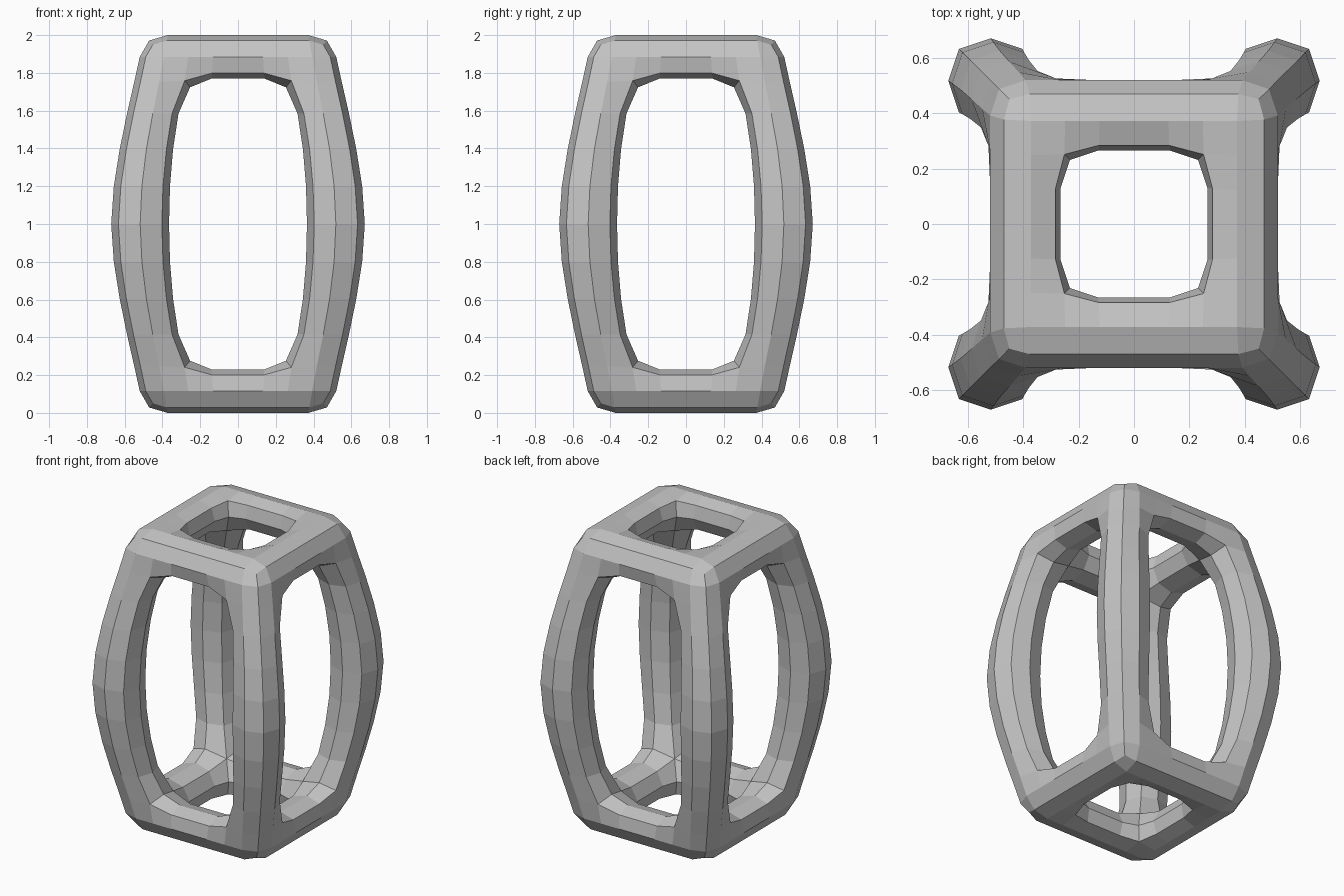
import bpy
import bmesh
from itertools import product

cube = bpy.data.objects.get("Cube")
if cube:
    bpy.data.objects.remove(cube, do_unlink=True)

# Barrel profile: height, outer half width, inner half width (lower half mirrored)
upper = [(1.0, 0.685, 0.37), (1.4, 0.63, 0.35), (1.77, 0.545, 0.28), (2.0, 0.495, 0.25)]
levels = [(2 - z, o, i) for z, o, i in reversed(upper[1:])] + upper
SIZE = (4, 4, len(levels) - 1)


def position(i, j, k):
    z, outer, inner = levels[k]
    across = (-outer, -inner, 0, inner, outer)
    return across[i], across[j], z


def solid(cell):
    """A cell belongs to the frame when it lies on at least two borders."""
    if any(c < 0 or c >= n for c, n in zip(cell, SIZE)):
        return False
    return sum(c in (0, n - 1) for c, n in zip(cell, SIZE)) >= 2


# Skin of the frame: one quad wherever a solid cell meets empty space
bm = bmesh.new()
verts = {}


def vert(key):
    if key not in verts:
        verts[key] = bm.verts.new(position(*key))
    return verts[key]


for cell in product(*(range(n) for n in SIZE)):
    if not solid(cell):
        continue
    for axis, side in product(range(3), (0, 1)):
        neighbour = list(cell)
        neighbour[axis] += 2 * side - 1
        if solid(neighbour):
            continue
        u, v = (axis + 1) % 3, (axis + 2) % 3
        corners = []
        for du, dv in ((0, 0), (1, 0), (1, 1), (0, 1)):
            key = list(cell)
            key[axis] += side
            key[u] += du
            key[v] += dv
            corners.append(vert(tuple(key)))
        bm.faces.new(corners if side else corners[::-1])

mesh = bpy.data.meshes.new("lantern_frame")
bm.to_mesh(mesh)
bm.free()
frame = bpy.data.objects.new("lantern_frame", mesh)
bpy.context.collection.objects.link(frame)

# One rounding step gives the bars their eight flat sides
rounding = frame.modifiers.new("rounding", 'SUBSURF')
rounding.levels = rounding.render_levels = 1
rounding.use_limit_surface = False

# Plain grey
grey = bpy.data.materials.new("light_grey")
grey.use_nodes = True
colour = (0.55, 0.55, 0.55, 1)
grey.diffuse_color = colour
grey.node_tree.nodes["Principled BSDF"].inputs["Base Color"].default_value = colour
mesh.materials.append(grey)
